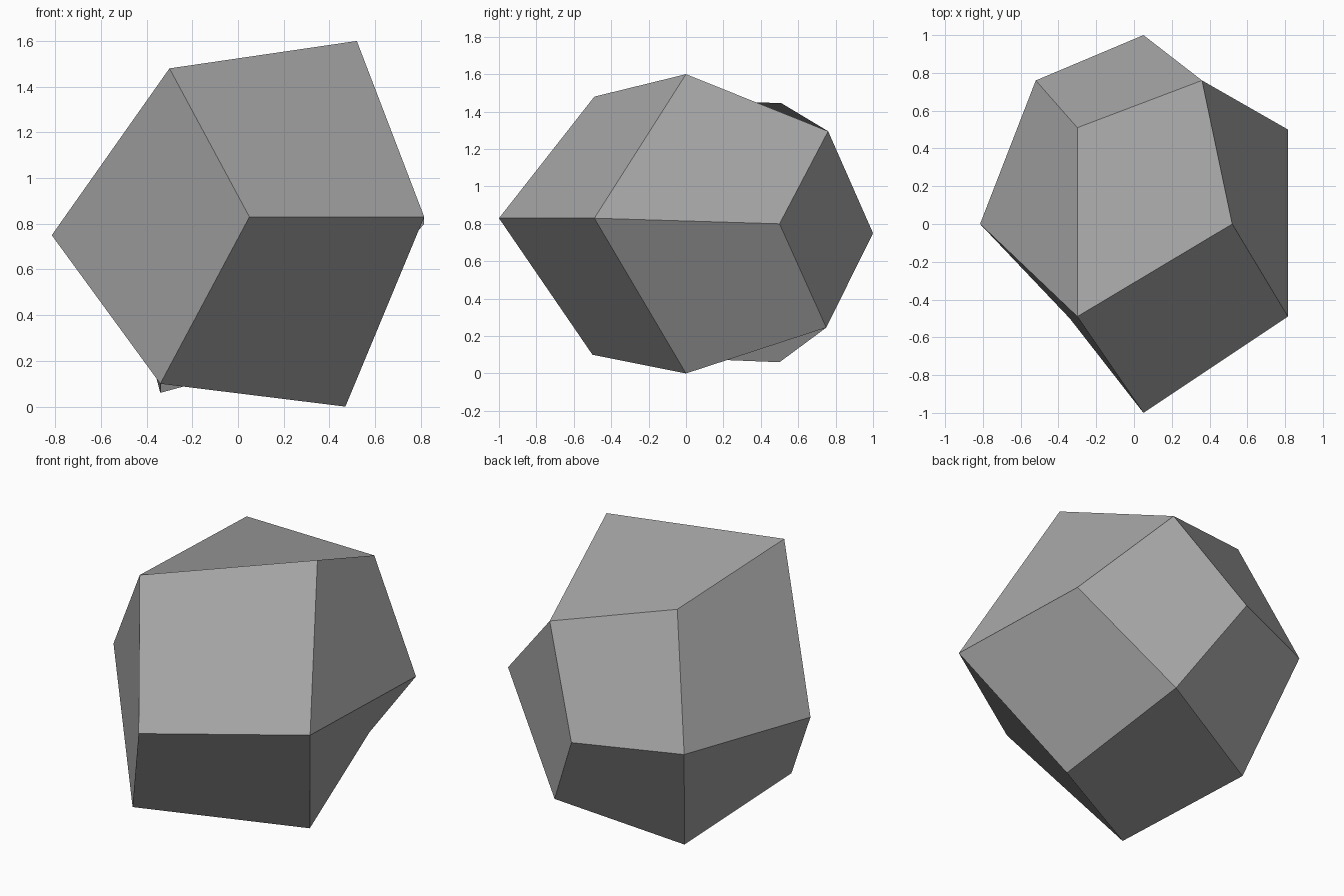
import bpy
import bmesh

# Remove the default cube if it exists
default_cube = bpy.data.objects.get("Cube")
if default_cube:
    bpy.data.objects.remove(default_cube, do_unlink=True)


def make_material(name, color):
    """One flat colour for both viewport and render."""
    material = bpy.data.materials.new(name)
    material.use_nodes = True
    material.diffuse_color = color
    shader = material.node_tree.nodes["Principled BSDF"]
    shader.inputs["Base Color"].default_value = color
    return material


def build_faceted_stone(name, front_tip, front_ring, middle_ring,
                        back_ring, rear_ring, back_tip):
    """Twelve four-sided facets: three at each tip, six round the waist."""
    bm = bmesh.new()
    front = bm.verts.new(front_tip)
    back = bm.verts.new(back_tip)
    near, wide, far, rear = (
        [bm.verts.new(point) for point in ring]
        for ring in (front_ring, middle_ring, back_ring, rear_ring)
    )
    for k in range(len(near)):
        following = (k + 1) % len(near)
        # Front tip facet
        bm.faces.new((near[k], wide[k], near[following], front))
        # Pair of waist facets sharing one edge
        bm.faces.new((near[k], far[k], rear[k], wide[k]))
        bm.faces.new((rear[k], far[following], near[following], wide[k]))
        # Back tip facet
        bm.faces.new((rear[k], far[following], rear[following], back))
    bmesh.ops.recalc_face_normals(bm, faces=bm.faces)

    mesh = bpy.data.meshes.new(name)
    bm.to_mesh(mesh)
    bm.free()
    stone = bpy.data.objects.new(name, mesh)
    bpy.context.collection.objects.link(stone)
    return stone


# Rings run upper, right-hand, lower around the front-to-back axis
stone = build_faceted_stone(
    "faceted_stone",
    front_tip=(.05, -1, .83),
    front_ring=[(-.3, -.49, 1.48), (.815, -.49, .83), (-.34, -.5, .1)],
    middle_ring=[(.52, 0, 1.6), (.47, 0, 0), (-.815, 0, .75)],
    back_ring=[(-.3, .51, 1.445), (.815, .5, .8), (-.34, .5, .06)],
    rear_ring=[(.36, .76, 1.295), (.335, .75, .245), (-.52, .76, .74)],
    back_tip=(.05, 1, .75),
)
stone.data.materials.append(make_material("stone_grey", (.38, .38, .38, 1)))
